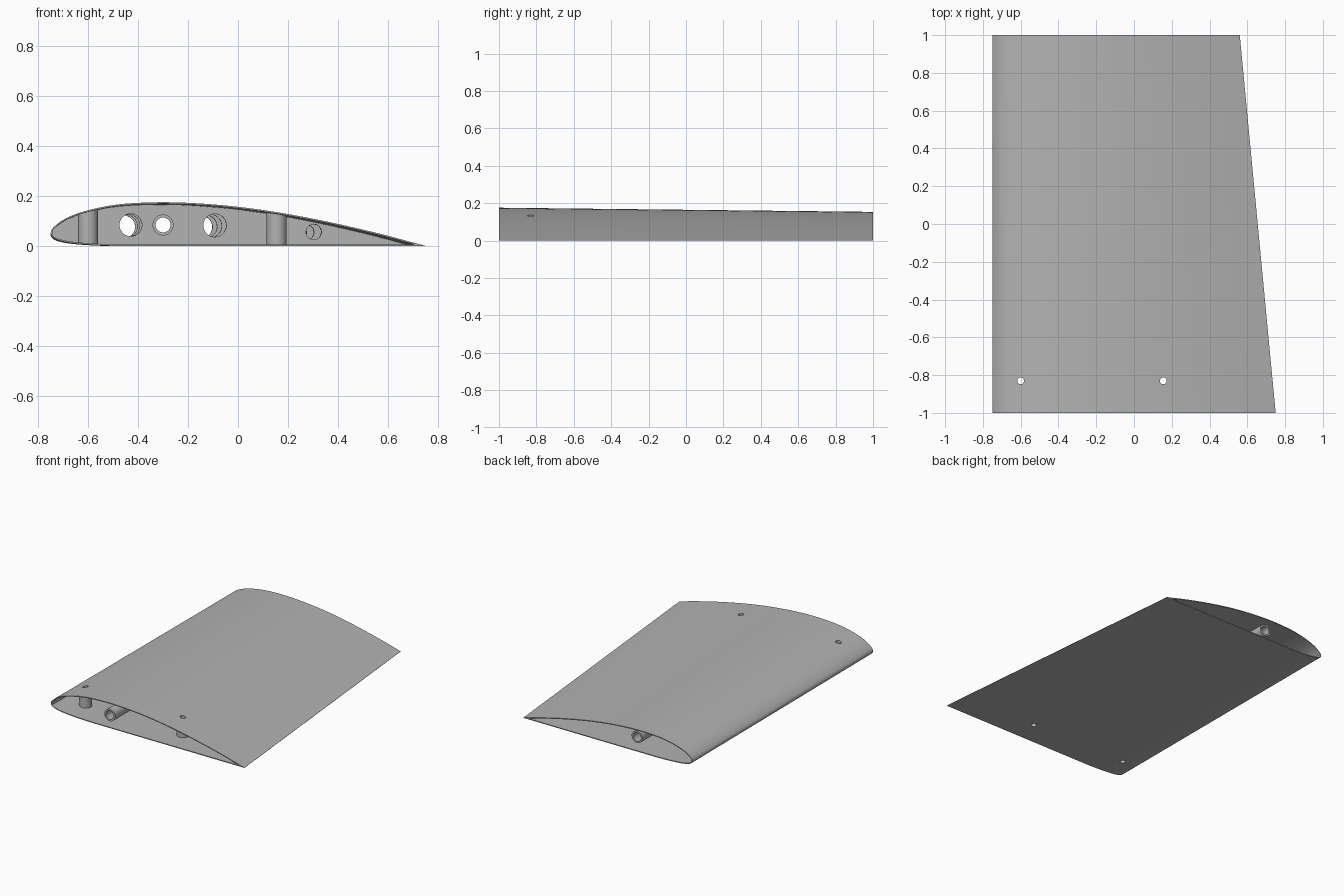
import bpy, bmesh, math
from mathutils import Vector

if "Cube" in bpy.data.objects:
    bpy.data.objects.remove(bpy.data.objects["Cube"], do_unlink=True)

grey = bpy.data.materials.new("light_grey")
grey.use_nodes = True
colour = (0.45, 0.45, 0.45, 1)
grey.diffuse_color = colour
grey.node_tree.nodes["Principled BSDF"].inputs["Base Color"].default_value = colour

# Airfoil in percent of chord: flat underside, rounded nose
TOP = [(0, 3.5), (1.25, 5.45), (2.5, 6.5), (5, 7.9), (7.5, 8.85), (10, 9.6), (15, 10.7),
       (20, 11.36), (30, 11.75), (40, 11.4), (50, 10.52), (60, 9.15), (70, 7.35),
       (80, 5.22), (90, 2.8), (100, 0.1)]
BOTTOM = [(0, 3.5), (1.25, 1.93), (2.5, 1.47), (5, 0.93), (7.5, 0.63), (10, 0.42),
          (15, 0.15), (20, 0.03), (30, 0), (100, 0)]
NOSE = -0.75
SKIN = 0.006


def height(table, f):
    """Smooth height at chord fraction f, interpolated over its square root."""
    s = math.sqrt(min(max(f, 0), 1))
    p = [(math.sqrt(a / 100), b / 100) for a, b in table]
    slope = [(p[min(i + 1, len(p) - 1)][1] - p[max(i - 1, 0)][1]) /
             (p[min(i + 1, len(p) - 1)][0] - p[max(i - 1, 0)][0]) for i in range(len(p))]
    i = next(k for k in range(len(p) - 1) if s <= p[k + 1][0] + 1e-9)
    h = p[i + 1][0] - p[i][0]
    t = (s - p[i][0]) / h
    return max(0, (2*t**3 - 3*t**2 + 1) * p[i][1] + (t**3 - 2*t**2 + t) * h * slope[i]
               + (3*t**2 - 2*t**3) * p[i + 1][1] + (t**3 - t**2) * h * slope[i + 1])


def chord(y):
    return 1.5 - 0.095 * (y + 1)


def skin_z(table, x, y):
    return chord(y) * height(table, (x - NOSE) / chord(y))


def section(y, inset=0.0, n=40):
    """Closed airfoil loop at station y, moved inward by inset."""
    c = chord(y)
    lo, hi = inset * 1.2 / c, 1 - inset * 7 / c
    fr = [lo + (hi - lo) * (i / n) ** 1.8 for i in range(n + 1)]
    up = [(f, c * height(TOP, f) - inset) for f in reversed(fr)]
    down = [(f, c * height(BOTTOM, f) + inset) for f in fr[1:]]
    return [Vector((NOSE + f * c, y, z)) for f, z in up + down]


def make(name, rings, closed=False, caps=False):
    """Join equal rings of points into a surface."""
    bm = bmesh.new()
    vs = [[bm.verts.new(p) for p in r] for r in rings]
    m = len(vs[0])
    for k in range(len(vs) if closed else len(vs) - 1):
        a, b = vs[k], vs[(k + 1) % len(vs)]
        for i in range(m):
            j = (i + 1) % m
            bm.faces.new((a[i], a[j], b[j], b[i]))
    if caps:
        bm.faces.new(vs[0])
        bm.faces.new(vs[-1])
    bmesh.ops.recalc_face_normals(bm, faces=bm.faces)
    me = bpy.data.meshes.new(name)
    bm.to_mesh(me)
    bm.free()
    me.materials.append(grey)
    ob = bpy.data.objects.new(name, me)
    bpy.context.collection.objects.link(ob)
    return ob


def circle(centre, r, axis, n=32):
    pts = []
    for i in range(n):
        a, b = r * math.cos(2 * math.pi * i / n), r * math.sin(2 * math.pi * i / n)
        pts.append(Vector(centre) + Vector((a, b, 0) if axis == "z" else (a, 0, b)))
    return pts


def cut(ob, cutters):
    """Drill the object with each cutter and apply the result."""
    bpy.context.view_layer.objects.active = ob
    for c in cutters:
        mod = ob.modifiers.new("drill", "BOOLEAN")
        mod.operation, mod.solver, mod.object = "DIFFERENCE", "EXACT", c
        bpy.ops.object.modifier_apply(modifier=mod.name)


# Thin tapered skin, open at both ends
skin = make("wing_skin", [section(-1), section(1), section(1, SKIN), section(-1, SKIN)],
            closed=True)

# Vertical pin sockets trimmed to the skin, with holes through the skin
POST_Y, BORE = -0.83, 0.018
posts, drills = [], []
for label, x in (("front", -0.6), ("rear", 0.155)):
    drills.append(make("pin_cutter", [circle((x, POST_Y, z), BORE, "z") for z in (-0.1, 0.3)],
                       caps=True))
    rings = []
    for r, table, d in ((0.04, BOTTOM, 1), (0.04, TOP, -1), (BORE, TOP, -1), (BORE, BOTTOM, 1)):
        ring = circle((x, POST_Y, 0), r, "z")
        for p in ring:
            p.z = skin_z(table, p.x, p.y) + d * SKIN * 0.6
        rings.append(ring)
    posts.append(make(label + "_pin_socket", rings, closed=True))
cut(skin, drills)

# Ribs with lightening holes that follow the taper
SPAR_X, SPAR_Z = -0.3, 0.085
rib_cutters = [make("spar_cutter", [circle((SPAR_X, y, SPAR_Z), 0.038, "y") for y in (-1, 1)],
                    caps=True)]
for f, zf, r in ((0.219, 0.058, 0.045), (0.449, 0.057, 0.046), (0.719, 0.039, 0.031)):
    rib_cutters.append(make("hole_cutter", [
        circle((NOSE + f * chord(y), y, zf * chord(y)), r, "y") for y in (-0.9, 0.9)],
        caps=True))
ribs = []
for i in range(4):
    y = -0.61 + i * 0.435
    rib = make("rib_%d" % (i + 1), [section(y - 0.012, SKIN * 0.7), section(y + 0.012, SKIN * 0.7)],
               caps=True)
    cut(rib, rib_cutters)
    ribs.append(rib)

# Hollow spar tube running the length of the wing
spar = make("spar_tube", [circle((SPAR_X, y, SPAR_Z), r, "y") for y, r in
                          ((-0.99, 0.042), (0.97, 0.042), (0.97, 0.03), (-0.99, 0.03))],
            closed=True)

for c in drills + rib_cutters:
    bpy.data.objects.remove(c, do_unlink=True)

# Smooth curved surfaces, keep rims sharp
bpy.ops.object.select_all(action="DESELECT")
for ob in [skin, spar] + posts + ribs:
    ob.select_set(True)
bpy.context.view_layer.objects.active = skin
bpy.ops.object.shade_smooth_by_angle(angle=math.radians(30))
